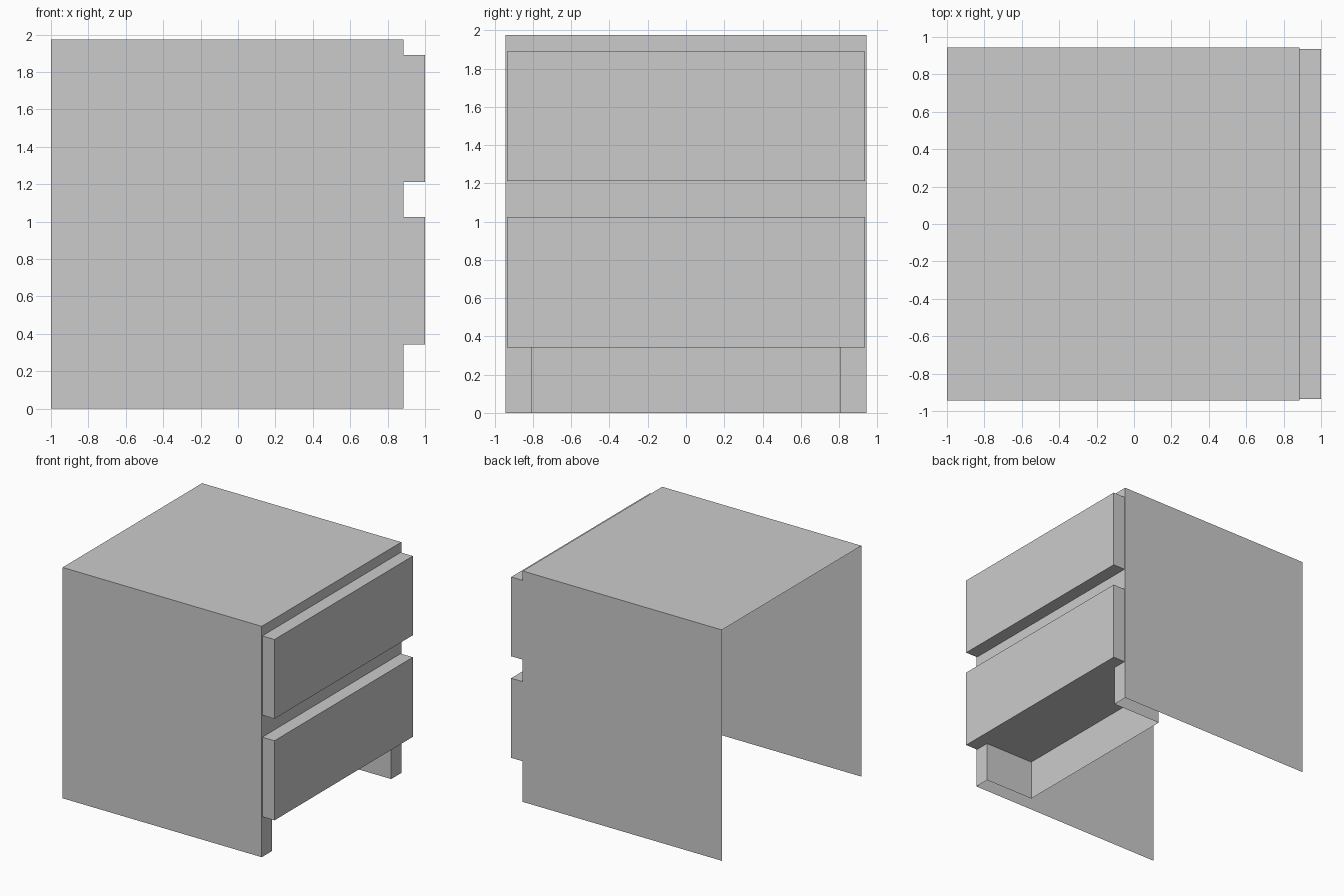
import bpy

if "Cube" in bpy.data.objects:
    bpy.data.objects.remove(bpy.data.objects["Cube"])

FRONT = 0.885          # plane of the cabinet front (faces +x)
HALF_W = 0.943         # half width of the body
DRAWER_W = 0.935       # half width of the drawers
LEG_IN = 0.807         # inner edge of the front legs
HEIGHT = 1.975
KICK = 0.343           # height of the recess below the drawers
DRAWERS = {"lower_drawer": (KICK, 1.024), "upper_drawer": (1.212, 1.89)}

SIDES = {"-x": (0, 1, 3, 2), "+x": (4, 6, 7, 5), "-y": (0, 4, 5, 1),
         "+y": (2, 3, 7, 6), "-z": (0, 2, 6, 4), "+z": (1, 5, 7, 3)}


def make(name, verts, faces):
    mesh = bpy.data.meshes.new(name)
    mesh.from_pydata(verts, [], faces)
    obj = bpy.data.objects.new(name, mesh)
    bpy.context.collection.objects.link(obj)
    return obj


def open_box(name, xs, ys, zs, sides, inward=False):
    """Thin sheet box made only of the listed sides."""
    verts = [(x, y, z) for x in xs for y in ys for z in zs]
    faces = [SIDES[s][::-1] if inward else SIDES[s] for s in sides]
    used = sorted({i for f in faces for i in f})
    return make(name, [verts[i] for i in used],
                [[used.index(i) for i in f] for f in faces])


def front_strip(name, ys, zs):
    return open_box(name, (FRONT, FRONT), ys, zs, ["+x"])


# Body shell: top and two sides, open at the back and underneath
open_box("cabinet_shell", (-1, FRONT), (-HALF_W, HALF_W), (0, HEIGHT),
         ["-y", "+y", "+z"])

# Front rails above and between the drawers
body = (-HALF_W, HALF_W)
front_strip("top_rail", body, (DRAWERS["upper_drawer"][1], HEIGHT))
front_strip("middle_rail", body,
            (DRAWERS["lower_drawer"][1], DRAWERS["upper_drawer"][0]))

# Drawers standing out of the front, with slim edge strips beside them
for name, zs in DRAWERS.items():
    open_box(name, (FRONT, 1.0), (-DRAWER_W, DRAWER_W), zs,
             ["+x", "-y", "+y", "-z", "+z"])
    front_strip(name + "_left_edge", (-HALF_W, -DRAWER_W), zs)
    front_strip(name + "_right_edge", (DRAWER_W, HALF_W), zs)

# Front legs either side of the recess
front_strip("left_leg", (-HALF_W, -LEG_IN), (0, KICK))
front_strip("right_leg", (LEG_IN, HALF_W), (0, KICK))

# Toe recess: ceiling, back wall and leg inner faces
open_box("toe_recess", (0.415, FRONT), (-LEG_IN, LEG_IN), (0, KICK),
         ["-x", "-y", "+y", "+z"], inward=True)
